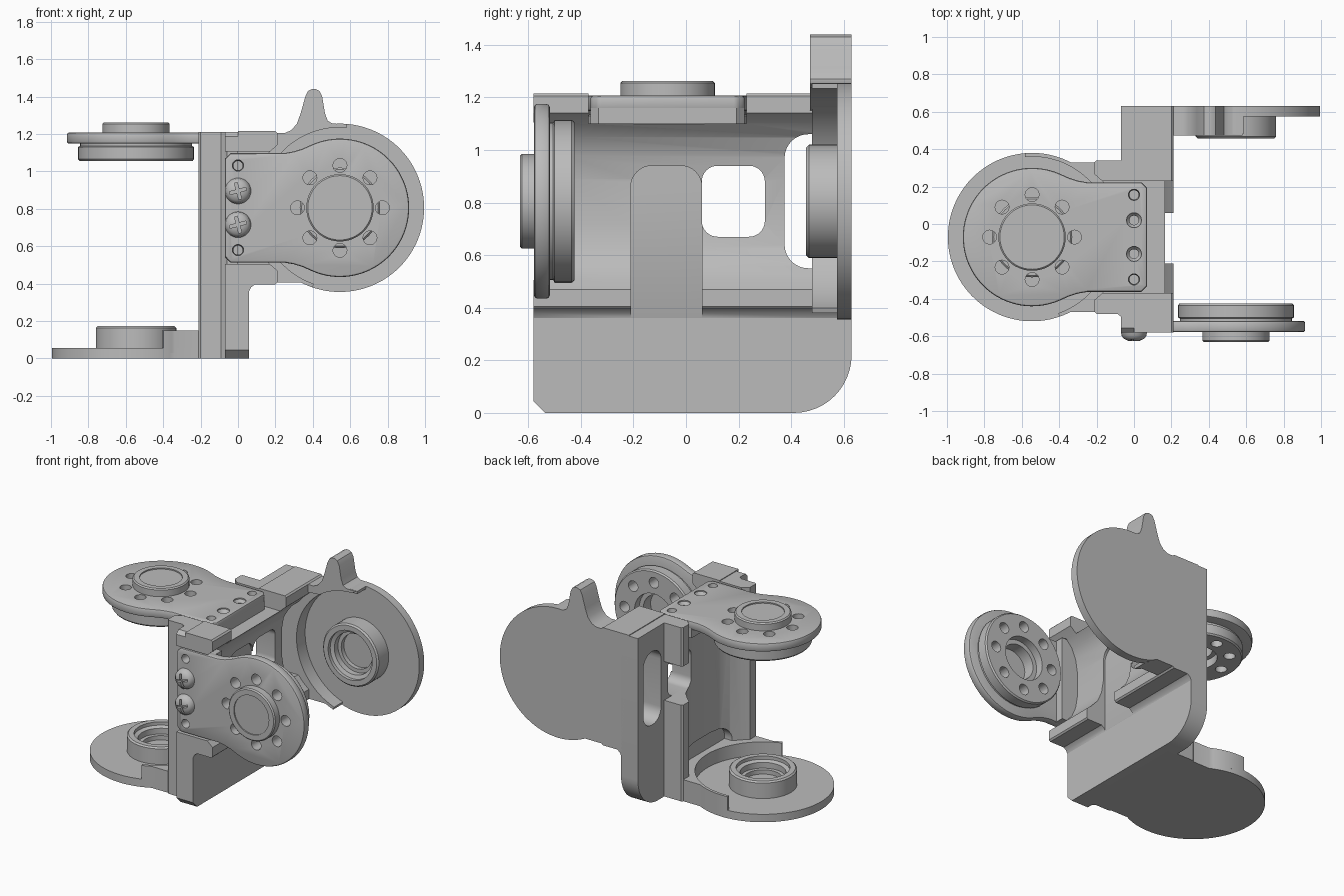
import bpy, bmesh
from math import sin, cos, pi, radians
from mathutils import Matrix

if "Cube" in bpy.data.objects:
    bpy.data.objects.remove(bpy.data.objects["Cube"], do_unlink=True)

grey = bpy.data.materials.new("grey plastic")
grey.use_nodes = True
grey.diffuse_color = (0.5, 0.5, 0.5, 1)
grey.node_tree.nodes["Principled BSDF"].inputs["Base Color"].default_value = (0.5, 0.5, 0.5, 1)

CX, CZ = 0.545, 0.805          # hinge centre of the sideways bracket
SIDE = Matrix.Identity(4)
# turns the sideways bracket into the upright one
UPRIGHT = Matrix(((-1, 0, 0, 0), (0, 0, 1, -0.875), (0, -1, 0, 0.63), (0, 0, 0, 1)))


def finish(name, bm, place=SIDE, cutters=(), bevel=0.0):
    bmesh.ops.transform(bm, matrix=place, verts=bm.verts)
    bmesh.ops.recalc_face_normals(bm, faces=bm.faces)
    mesh = bpy.data.meshes.new(name)
    bm.to_mesh(mesh)
    bm.free()
    ob = bpy.data.objects.new(name, mesh)
    bpy.context.collection.objects.link(ob)
    mesh.materials.append(grey)
    bpy.ops.object.select_all(action='DESELECT')
    bpy.context.view_layer.objects.active = ob
    ob.select_set(True)
    if bevel:
        mod = ob.modifiers.new("edge", 'BEVEL')
        mod.width, mod.segments, mod.limit_method = bevel, 2, 'ANGLE'
        mod.angle_limit = radians(40)
        bpy.ops.object.modifier_apply(modifier=mod.name)
    for cutter in cutters:
        mod = ob.modifiers.new("cut", 'BOOLEAN')
        mod.operation, mod.solver, mod.object = 'DIFFERENCE', 'EXACT', cutter
        bpy.ops.object.modifier_apply(modifier=mod.name)
    bpy.ops.object.shade_smooth_by_angle(angle=radians(30))
    return ob


def prism(name, pts, axis, a, b, **kw):
    """Extrude a 2D outline from a to b along x or y."""
    bm = bmesh.new()
    put = (lambda u, v, w: (w, u, v)) if axis == 'x' else (lambda u, v, w: (u, w, v))
    lo = [bm.verts.new(put(u, v, a)) for u, v in pts]
    hi = [bm.verts.new(put(u, v, b)) for u, v in pts]
    bm.faces.new(lo)
    bm.faces.new(hi)
    for i in range(len(pts)):
        j = (i + 1) % len(pts)
        bm.faces.new((lo[i], lo[j], hi[j], hi[i]))
    return finish(name, bm, **kw)


def lathe(name, profile, cx=CX, cz=CZ, steps=48, **kw):
    """Spin (radius, y) points around an axis along y."""
    bm = bmesh.new()
    vs = [bm.verts.new((cx + r, y, cz)) for r, y in profile]
    edges = [bm.edges.new(p) for p in zip(vs, vs[1:])]
    bmesh.ops.spin(bm, geom=vs + edges, cent=(cx, 0, cz), axis=(0, 1, 0),
                   angle=2 * pi, steps=steps)
    bmesh.ops.remove_doubles(bm, verts=bm.verts, dist=0.0001)
    return finish(name, bm, **kw)


def arc(r, a, b, n=40, cx=CX, cz=CZ):
    return [(cx + r * cos(radians(a + (b - a) * i / n)),
             cz + r * sin(radians(a + (b - a) * i / n))) for i in range(n + 1)]


def rounded(u0, u1, v0, v1, r):
    corners = ((u1 - r, v1 - r), (u0 + r, v1 - r), (u0 + r, v0 + r), (u1 - r, v0 + r))
    return [p for k, (u, v) in enumerate(corners)
            for p in arc(r, 90 * k, 90 * k + 90, 8, u, v)]


def box(x0, x1, y0, y1, z0, z1):
    return helper(prism("cutter", [(y0, z0), (y1, z0), (y1, z1), (y0, z1)], 'x', x0, x1))


helpers = []


def helper(ob):
    ob.hide_render = True
    helpers.append(ob)
    return ob


def round_cut(x0, x1, y0, y1, z0, z1, r, place=SIDE):
    return helper(prism("cutter", rounded(y0, y1, z0, z1, r), 'x', x0, x1, place=place))


# Cutters shared by the body parts
window = round_cut(-0.4, 0.4, 0.06, 0.3, 0.67, 0.94, 0.06)
front_pocket = box(-0.4, 0.4, -0.8, -0.463, 0.505, 1.105)
top_pocket = box(-0.4, 0.4, -0.37, 0.23, 1.1, 1.4)
back_hole = round_cut(-0.4, 0.4, 0.375, 0.57, 0.55, 1.06, 0.09)
base_hole = round_cut(0.055, 0.4, 0.375, 0.57, 0.55, 1.06, 0.09, place=UPRIGHT)
cable_slot = round_cut(0.061, 0.4, -0.21, 0.06, 0.2, 0.94, 0.08)
top_notch = box(0.165, 0.4, -0.2, 0.07, 0.9, 1.3)
ridge_notch = round_cut(-0.4, -0.062, 0.06, 0.45, 0.67, 0.94, 0.06)

# Central slab shared by both brackets
slab = [(-0.535, 0), (0.41, 0)] + arc(0.22, -90, 0, 12, 0.41, 0.22)
slab += [(0.63, 1.21), (-0.555, 1.21), (-0.58, 1.185), (-0.58, 0.045)]
prism("centre_slab", slab, 'x', -0.07, 0.06,
      cutters=[window, front_pocket, top_pocket, back_hole])

# Ridged channel webs
half = [(0.2, 0.395), (0.21, 0.405), (0.21, 0.47), (0.17, 0.505), (0.12, 0.56),
        (0.09, 0.63), (0.075, 0.72)]
web = [(0, 0.36), (0.06, 0.36), (0.07, 0.38), (0.09, 0.395)] + half
web += [(x, 2 * CZ - z) for x, z in reversed(half)] + [(0, 1.215)]
prism("side_channel", web, 'y', -0.58, 0.63,
      cutters=[window, front_pocket, top_pocket, back_hole, cable_slot, top_notch])
prism("upright_channel", web, 'y', -0.58, 0.63, place=UPRIGHT,
      cutters=[window, top_pocket, base_hole, ridge_notch])

# Outlines of the idler arm, its thick neck and the horn
arm = [(0, 0.405)] + arc(0.45, -117.3, 117.3, 64) + [(0, 1.205)]
neck = [(0, 0.405)] + arc(0.45, -117.3, -109, 4) + arc(0.43, -109, -275, 40)
neck += arc(0.45, 85, 117.3, 10) + [(0, 1.205)]
curve = [(0.25, 0.293), (0.3, 0.302), (0.345, 0.316)]
tab = [(-0.04, 0.293), (-0.07, 0.263)]
horn = arc(0.37, -113, 113, 56) + [(x, CZ + d) for x, d in reversed(curve)]
horn += [(x, CZ + d) for x, d in tab] + [(x, CZ - d) for x, d in reversed(tab)]
horn += [(x, CZ - d) for x, d in curve]
block = [(-0.04, CZ - 0.293), (0.2, CZ - 0.293), (0.2, CZ + 0.293), (-0.04, CZ + 0.293),
         (-0.07, CZ + 0.263), (-0.07, CZ - 0.263)]

for word, place in (("side", SIDE), ("upright", UPRIGHT)):
    # Idler arm with bearing cup
    prism(word + "_arm_plate", arm, 'y', 0.575, 0.63, place=place)
    prism(word + "_arm_neck", neck, 'y', 0.48, 0.6, place=place)
    lathe(word + "_bearing_cup", [(0, 0.56), (0.12, 0.56), (0.12, 0.53), (0.145, 0.53),
          (0.145, 0.49), (0.17, 0.48), (0.17, 0.457), (0.205, 0.457), (0.215, 0.467),
          (0.215, 0.59), (0, 0.59)], place=place)

    # Horn with ring of holes
    holes = []
    for x, z in arc(0.227, 0, 315, 7):
        holes.append(helper(lathe("cutter", [(0, -0.7), (0.037, -0.7), (0.037, -0.3), (0, -0.3)],
                                  x, z, 20, place=place)))
    bore = helper(lathe("cutter", [(0, -0.56), (0.12, -0.56), (0.12, -0.48), (0.15, -0.48),
                                   (0.15, -0.3), (0, -0.3)], place=place))
    pins = []
    for d, r in ((0.226, 0.03), (-0.226, 0.03), (0.09, 0.04), (-0.09, 0.04)):
        pins.append(helper(lathe("cutter", [(0, -0.7), (r, -0.7), (r, -0.57), (0.025, -0.55),
                                            (0.025, -0.5), (0, -0.5)], 0, CZ + d, 20, place=place)))
    prism(word + "_horn_plate", horn, 'y', -0.578, -0.518, place=place, bevel=0.012,
          cutters=holes + pins + [bore])
    prism(word + "_horn_tab", block, 'y', -0.53, -0.463, place=place, cutters=pins)
    lathe(word + "_horn_disc", [(0, -0.535), (0.3, -0.535), (0.3, -0.505), (0.31, -0.5),
          (0.31, -0.435), (0.302, -0.425), (0, -0.425)], place=place, cutters=holes + [bore])
    lathe(word + "_horn_boss", [(0, -0.624), (0.135, -0.624), (0.135, -0.632), (0.172, -0.632),
          (0.18, -0.624), (0.18, -0.57), (0, -0.57)], place=place)

# Pointed stop on the idler arm
spike = [(0.2, 1.15), (0.2, 1.205), (0.25, 1.205), (0.285, 1.22), (0.315, 1.255), (0.335, 1.31),
         (0.36, 1.4), (0.375, 1.43), (0.395, 1.44), (0.415, 1.44), (0.435, 1.43), (0.45, 1.4),
         (0.465, 1.31), (0.48, 1.27), (0.505, 1.255), (0.58, 1.253), (0.55, 1.235)]
spike += arc(0.43, 90, 125, 10)
prism("stop_spike", spike, 'y', 0.472, 0.63)

# Cross-head screws on the front horn
for name, d in (("upper_screw", 0.09), ("lower_screw", -0.09)):
    slots = []
    for turn in (15, 105):
        c, s = cos(radians(turn)), sin(radians(turn))
        bar = [(u * c - v * s, CZ + d + u * s + v * c)
               for u, v in ((-0.045, -0.008), (0.045, -0.008), (0.045, 0.008), (-0.045, 0.008))]
        slots.append(helper(prism("cutter", bar, 'y', -0.7, -0.6)))
    lathe(name, [(0, -0.628), (0.03, -0.625), (0.052, -0.615), (0.065, -0.6), (0.07, -0.575),
                 (0, -0.575)], 0, CZ + d, 32, cutters=slots)

for ob in helpers:
    bpy.data.objects.remove(ob, do_unlink=True)
